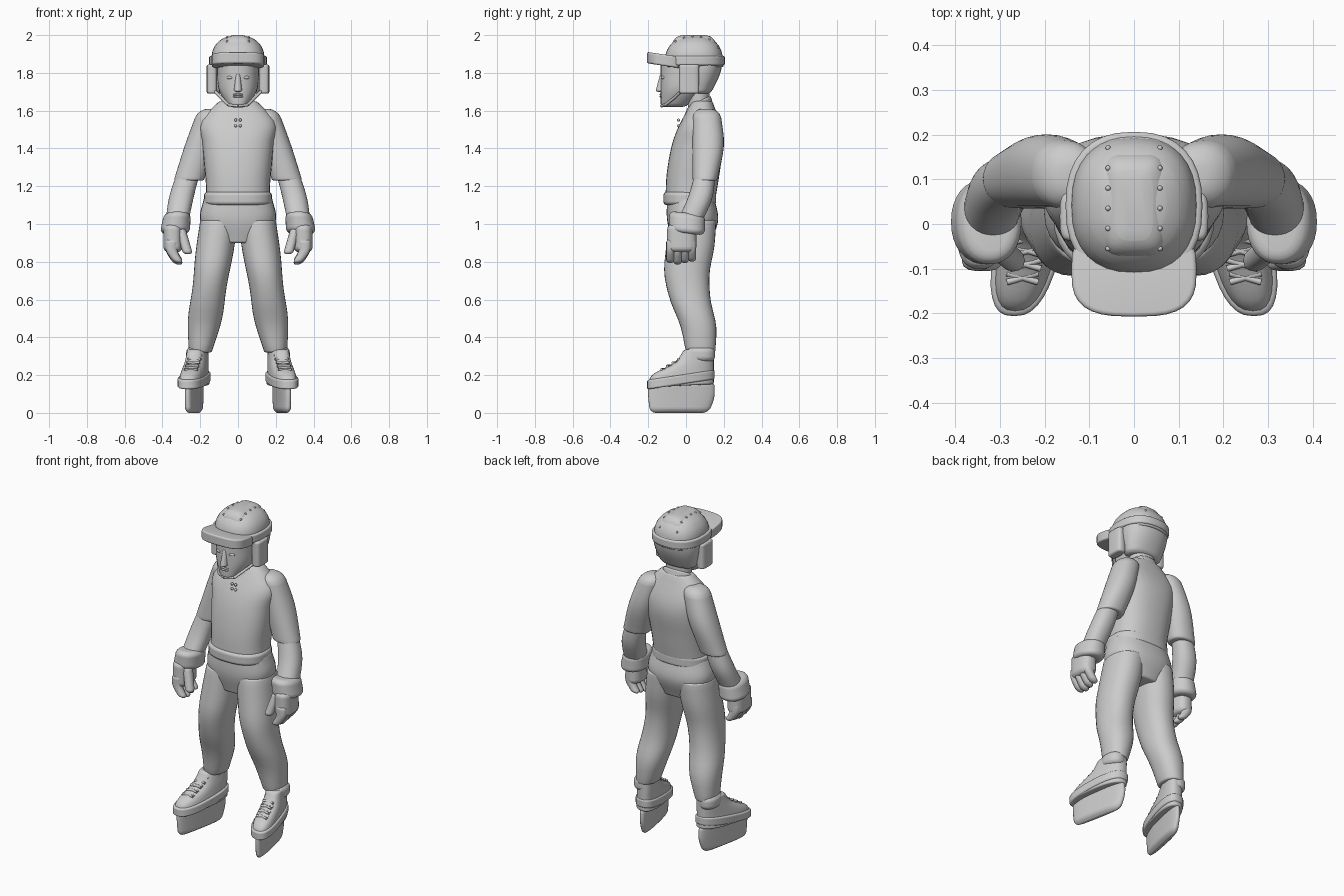
import bpy, bmesh, math
from mathutils import Vector
from mathutils.bvhtree import BVHTree

cube = bpy.data.objects.get("Cube")
if cube:
    bpy.data.objects.remove(cube)

grey = bpy.data.materials.new("plain grey")
grey.use_nodes = True
colour = (.6, .6, .6, 1)
grey.diffuse_color = colour
grey.node_tree.nodes["Principled BSDF"].inputs["Base Color"].default_value = colour


def finish(name, bm, mirror=False):
    """Turn a bmesh into a smooth shaded object."""
    bmesh.ops.recalc_face_normals(bm, faces=bm.faces)
    for face in bm.faces:
        face.smooth = True
    mesh = bpy.data.meshes.new(name)
    bm.to_mesh(mesh)
    bm.free()
    mesh.materials.append(grey)
    obj = bpy.data.objects.new(name, mesh)
    bpy.context.collection.objects.link(obj)
    if mirror:
        obj.modifiers.new("both sides", "MIRROR").use_mirror_merge = False
    bpy.context.view_layer.objects.active = obj
    bpy.ops.object.select_all(action="DESELECT")
    obj.select_set(True)
    bpy.ops.object.shade_smooth_by_angle(angle=math.radians(50))
    return obj


def blend(keys, t):
    """Smooth curve through evenly spaced key values, with t from nought to one."""
    if not isinstance(keys, tuple):
        return keys
    last = len(keys) - 1
    i = min(int(t * last), last - 1)
    f = t * last - i
    a, b = keys[i], keys[i + 1]
    before = keys[i - 1] if i > 0 else 2 * a - b
    after = keys[i + 2] if i + 2 <= last else 2 * b - a
    slope_a, slope_b = (b - before) / 2, (after - a) / 2
    ease = f * f * (3 - 2 * f)
    return (a + (b - a) * ease + slope_a * f * (1 - f) ** 2
            - slope_b * f * f * (1 - f))


def add_loft(bm, bottom, top, half, front, back, x=0, edge=.01, top_edge=None,
             power=2.2, sides=32, lean=0, slope=0, pivot=.1):
    """Stack rounded sections from bottom to top and round off both ends.
    half, front, back and x are constants or key values running upward."""
    top_edge = top_edge or edge
    levels = {bottom + (top - bottom) * k / 16 for k in range(17)}
    for k in range(1, 5):
        share = 1 - math.cos(math.pi * k / 8)
        levels |= {bottom + edge * share, top - top_edge * share}
    loops = []
    for z in sorted(levels):
        t = (z - bottom) / (top - bottom)
        inset = 0
        for depth, radius in ((z - bottom, edge), (top - z, top_edge)):
            if depth < radius:
                inset += radius - math.sqrt(max(0, radius ** 2 - (radius - depth) ** 2))
        y0, y1 = blend(front, t), blend(back, t)
        width, length = blend(half, t), (y1 - y0) / 2
        width -= min(inset, width * .7)
        length -= min(inset, length * .7)
        loop = []
        for i in range(sides):
            a = math.tau * i / sides
            c, s = math.cos(a), math.sin(a)
            px = blend(x, t) + math.copysign(abs(c) ** (2 / power), c) * width
            py = (y0 + y1) / 2 + math.copysign(abs(s) ** (2 / power), s) * length
            offset = py - pivot
            loop.append(bm.verts.new((px - lean * offset, py, z + slope * offset)))
        loops.append(loop)
    for low, high in zip(loops, loops[1:]):
        for i in range(sides):
            j = (i + 1) % sides
            bm.faces.new((low[i], low[j], high[j], high[i]))
    bm.faces.new(loops[0])
    bm.faces.new(loops[-1])


def loft(name, *shape, mirror=False, **options):
    bm = bmesh.new()
    add_loft(bm, *shape, **options)
    return finish(name, bm, mirror)


def rod(bm, start, end, radius):
    """Add a straight round bar between two points."""
    start, end = Vector(start), Vector(end)
    axis = end - start
    matrix = axis.to_track_quat("Z", "Y").to_matrix().to_4x4()
    matrix.translation = (start + end) / 2
    bmesh.ops.create_cone(bm, cap_ends=True, segments=8, radius1=radius,
                          radius2=radius, depth=axis.length, matrix=matrix)


def ball(bm, centre, size):
    new = bmesh.ops.create_uvsphere(bm, u_segments=10, v_segments=6, radius=1)["verts"]
    bmesh.ops.scale(bm, vec=size, verts=new)
    bmesh.ops.translate(bm, vec=centre, verts=new)


# Shirt with a rolled hem
loft("shirt_body", 1.1, 1.65, half=(.17, .17, .18, .19, .2, .1),
     front=(-.11, -.1, -.06, .03), back=(.15, .18, .2, .14), power=2.4)
loft("shirt_hem", 1.1, 1.17, half=.18, front=-.12, back=.16, edge=.02, power=2.4)
loft("sleeves", 1.23, 1.61, half=(.08, .08, .07), front=.035, back=(.165, .2, .18),
     x=(.26, .2, .14), top_edge=.05, mirror=True)
loft("collar", 1.57, 1.65, half=(.11, .09), front=(-.03, .01), back=(.15, .13),
     slope=.5, pivot=.07)
bm = bmesh.new()
for height in (1.52, 1.55):
    ball(bm, (.012, -.04, height), [.008] * 3)
finish("collar_buttons", bm, mirror=True)

# Trousers
loft("trouser_seat", .9, 1.14, half=(.13, .2, .18), front=(-.07, -.1, -.1),
     back=(.13, .17, .15), power=2.4)
loft("trouser_legs", .32, 1.02, half=(.06, .09, .09, .1, .1),
     front=(0, -.03, -.085, -.115, -.105, -.09), back=(.155, .16, .13, .125, .15, .16),
     x=(.2, .1), mirror=True)
loft("ankle_cuffs", .27, .35, half=.057, front=0, back=.153, x=.217, edge=.03,
     mirror=True)

# Skates, turned outward at the toe
turn = dict(mirror=True, lean=.2, x=.207, power=2.6)
loft("skate_boots", .15, .34, half=(.07, .06, .05), front=(-.2, -.18, -.06, -.01),
     back=.147, slope=.05, **turn)
loft("skate_soles", .17, .22, half=.075, front=-.206, back=.152, slope=.15, **turn)
loft("skate_blades", 0, .17, half=.03, front=(-.19, -.2, -.2), back=(.12, .15, .15),
     edge=.03, **turn)
bm = bmesh.new()
for i in range(5):
    y, z = -.12 + i * .03, .23 + i * .018
    x = .205 - .2 * (y - .1)
    for flip in (-.01, .01):
        rod(bm, (x - .035, y + flip, z), (x + .035, y - flip, z), .007)
finish("skate_laces", bm, mirror=True)

# Forearms and gloves
loft("forearms", 1, 1.28, half=(.06, .065, .06), front=(-.055, .01, .05),
     back=(.08, .14, .155), x=(.325, .3, .26), mirror=True)
loft("glove_cuffs", .95, 1.06, half=(.08, .07), front=-.09, back=.1, x=(.335, .32),
     edge=.03, slope=-.1, pivot=0, mirror=True)
bm = bmesh.new()
add_loft(bm, .85, 1, half=.05, front=-.1, back=.055, x=.345, edge=.03, power=2.6)
for i in range(4):
    y = -.105 + i * .038
    add_loft(bm, .785 + .008 * abs(i - 1), .92, half=(.025, .035), front=y, back=y + .045,
             x=(.312, .35, .35), edge=.02, sides=12)
add_loft(bm, .84, .98, half=.026, front=(-.11, -.08), back=(-.06, -.02), x=(.265, .305),
         edge=.02, sides=12)
finish("gloves", bm, mirror=True)

# Head and face
loft("neck", 1.53, 1.76, half=.075, front=.01, back=.125)
loft("face", 1.62, 1.88, half=(.05, .1, .11, .11), front=-.134, back=(0, .1, .14, .14),
     edge=.02)
loft("nose", 1.7, 1.8, half=(.022, .012), front=(-.162, -.135), back=-.1, edge=.012)
bm = bmesh.new()
ball(bm, (.042, -.12, 1.775), (.02, .012, .009))
finish("eyes", bm, mirror=True)
bm = bmesh.new()
for height in (1.674, 1.685):
    ball(bm, (0, -.131, height), (.03, .009, .006))
finish("lips", bm)

# Helmet
loft("helmet_back", 1.69, 1.9, half=(.11, .13, .14, .13), front=(.01, -.02, -.03),
     back=(.13, .18, .2), edge=.02)
loft("helmet_dome", 1.83, 1.995, half=(.145, .13), front=(-.12, -.09), back=(.2, .18),
     top_edge=.1, power=2.4)
loft("helmet_rim", 1.84, 1.89, half=.153, front=-.125, back=.206, power=2.4)
loft("helmet_crown_panel", 1.93, 2, half=.08, front=-.075, back=.16, top_edge=.06,
     power=4)
loft("helmet_brim", 1.82, 1.88, half=.14, front=-.207, back=0, slope=-.15, pivot=0,
     power=3)
loft("ear_guards", 1.69, 1.845, half=.028, front=-.037, back=.07, x=.138, edge=.012,
     power=3.5, mirror=True)
bm = bmesh.new()
strap = [(.13, -.02, 1.71), (.09, -.06, 1.67), (.05, -.11, 1.63), (0, -.13, 1.625)]
for start, end in zip(strap, strap[1:]):
    rod(bm, start, end, .008)
finish("chin_strap", bm, mirror=True)

# Rivets dropped onto the crown
graph = bpy.context.evaluated_depsgraph_get()
trees = [BVHTree.FromObject(bpy.data.objects[name], graph)
         for name in ("helmet_dome", "helmet_crown_panel")]
bm = bmesh.new()
for i in range(6):
    above = Vector((.058, -.055 + i * .045, 3))
    hits = [tree.ray_cast(above, Vector((0, 0, -1)))[0] for tree in trees]
    ball(bm, max((hit for hit in hits if hit), key=lambda hit: hit.z), [.006] * 3)
finish("helmet_rivets", bm, mirror=True)
